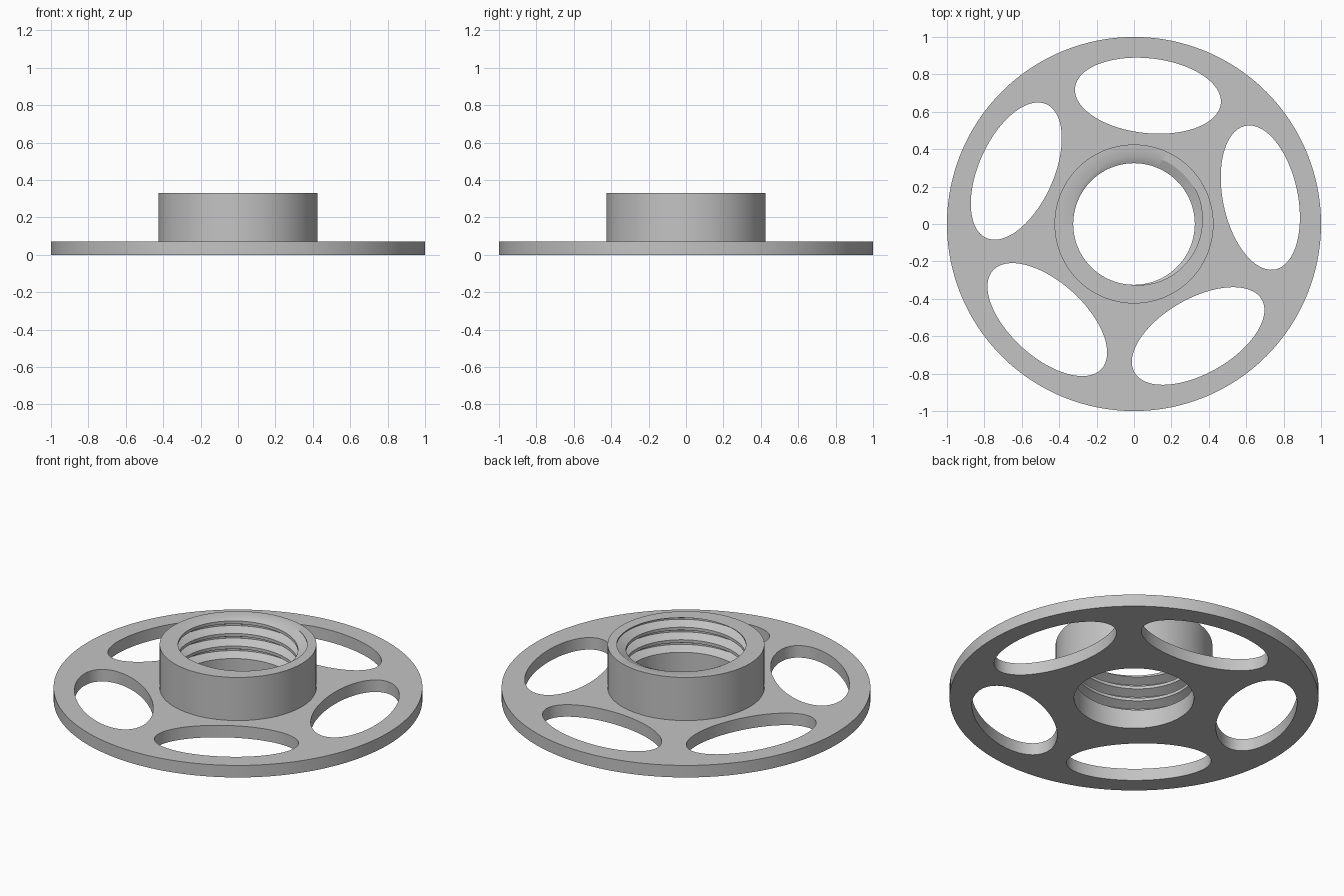
import bpy
import bmesh
from math import cos, sin, pi, radians, floor

cube = bpy.data.objects.get("Cube")
if cube:
    bpy.data.objects.remove(cube, do_unlink=True)

SEGMENTS = 128
PLATE_TOP, COLLAR_TOP = 0.072, 0.33
BORE, COLLAR_RADIUS = 0.325, 0.425
PITCH, DEPTH, THREAD_START = 0.075, 0.05, 0.058
# Thread groove across one pitch: (fraction of pitch, fraction of depth)
GROOVE = [(0, 0), (0.12, 0), (0.44, 1), (0.56, 1), (0.88, 0), (1, 0)]

grey = bpy.data.materials.new("plain grey")
grey.use_nodes = True
colour = (0.55, 0.55, 0.55, 1)
grey.diffuse_color = colour
grey.node_tree.nodes["Principled BSDF"].inputs["Base Color"].default_value = colour


def finish(name, bm):
    mesh = bpy.data.meshes.new(name)
    bm.to_mesh(mesh)
    bm.free()
    mesh.materials.append(grey)
    obj = bpy.data.objects.new(name, mesh)
    bpy.context.collection.objects.link(obj)
    bpy.ops.object.select_all(action="DESELECT")
    obj.select_set(True)
    bpy.context.view_layer.objects.active = obj
    bpy.ops.object.shade_smooth_by_angle(angle=radians(30))


def ellipse(angle, distance, along, across, count):
    """Outline of an ellipse whose long axis runs around the plate."""
    points = []
    for i in range(count):
        t = 2 * pi * i / count
        radial, tangent = distance + across * cos(t), along * sin(t)
        points.append((radial * cos(angle) - tangent * sin(angle),
                       radial * sin(angle) + tangent * cos(angle)))
    return points


# Plate: round disc with a central bore and five oval windows
outlines = [ellipse(0, 0, 1, 1, SEGMENTS), ellipse(0, 0, BORE, BORE, SEGMENTS)]
outlines += [ellipse(radians(83.8 + 72 * i), 0.69, 0.392, 0.2, 96) for i in range(5)]
bm = bmesh.new()
low_edges, high_edges = [], []
for outline in outlines:
    low = [bm.verts.new((x, y, 0)) for x, y in outline]
    high = [bm.verts.new((x, y, PLATE_TOP)) for x, y in outline]
    for i in range(len(outline)):
        bm.faces.new((low[i - 1], low[i], high[i], high[i - 1]))
        low_edges.append(bm.edges.get((low[i - 1], low[i])))
        high_edges.append(bm.edges.get((high[i - 1], high[i])))
for edges in (low_edges, high_edges):
    bmesh.ops.triangle_fill(bm, edges=edges, use_beauty=True, normal=(0, 0, 1))
bmesh.ops.recalc_face_normals(bm, faces=bm.faces[:])
finish("plate", bm)


def bore_radius(turn, z):
    """Radius of the threaded bore; the groove fades in at its lower end."""
    phase = (z - THREAD_START) / PITCH - turn
    if phase < 0:
        return BORE
    k = floor(phase)
    f = phase - k
    for (f0, d0), (f1, d1) in zip(GROOVE, GROOVE[1:]):
        if f <= f1:
            depth = d0 + (d1 - d0) * (f - f0) / (f1 - f0)
            break
    return BORE + DEPTH * depth * min(1, 8 * (k + turn))


# Collar: cylinder with a helical internal thread, rows follow the helix
bm = bmesh.new()
columns = []
for j in range(SEGMENTS + 1):
    turn = j / SEGMENTS
    heights = [THREAD_START + PITCH * (k + f + turn) for k in range(4) for f, d in GROOVE]
    heights = [PLATE_TOP] + [min(max(z, PLATE_TOP), COLLAR_TOP) for z in heights] + [COLLAR_TOP]
    section = [(COLLAR_RADIUS, PLATE_TOP), (COLLAR_RADIUS, COLLAR_TOP)]
    section += [(bore_radius(turn, z), z) for z in reversed(heights)]
    a = 2 * pi * turn
    columns.append([bm.verts.new((r * cos(a), r * sin(a), z)) for r, z in section])
for here, after in zip(columns, columns[1:]):
    for i in range(len(here) - 1):
        bm.faces.new((here[i], after[i], after[i + 1], here[i + 1]))
bmesh.ops.remove_doubles(bm, verts=bm.verts[:], dist=0.0001)
finish("threaded_collar", bm)
